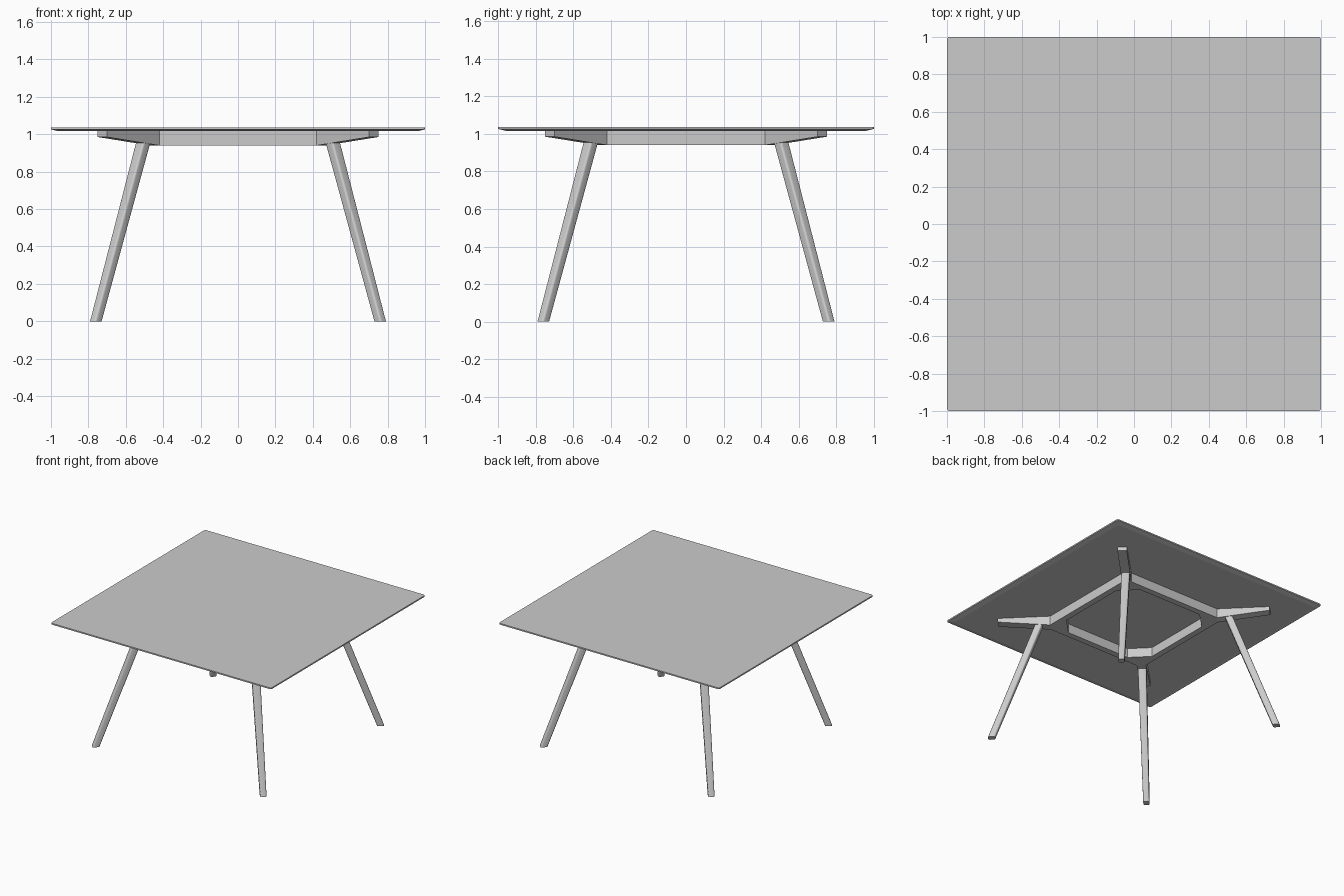
import bpy, bmesh, math
from mathutils import Vector, Matrix

cube = bpy.data.objects.get("Cube")
if cube:
    bpy.data.objects.remove(cube, do_unlink=True)

grey = bpy.data.materials.new("light grey")
grey.use_nodes = True
colour = (0.6, 0.6, 0.6, 1)
grey.diffuse_color = colour
grey.node_tree.nodes["Principled BSDF"].inputs["Base Color"].default_value = colour

TOP, UNDERSIDE = 1.037, 1.016


def finish(name, bm, smooth=False):
    bmesh.ops.recalc_face_normals(bm, faces=bm.faces)
    mesh = bpy.data.meshes.new(name)
    bm.to_mesh(mesh)
    bm.free()
    mesh.materials.append(grey)
    obj = bpy.data.objects.new(name, mesh)
    bpy.context.collection.objects.link(obj)
    if smooth:
        bpy.ops.object.select_all(action="DESELECT")
        obj.select_set(True)
        bpy.context.view_layer.objects.active = obj
        bpy.ops.object.shade_smooth_by_angle(angle=math.radians(35))
    return obj


def rounded_rect(half_x, half_y, radius, steps):
    """Outline of a rectangle with rounded corners."""
    points = []
    for quarter, (sx, sy) in enumerate([(1, 1), (-1, 1), (-1, -1), (1, -1)]):
        for i in range(steps + 1):
            a = math.pi / 2 * (quarter + i / steps)
            points.append(Vector((sx * (half_x - radius) + radius * math.cos(a),
                                  sy * (half_y - radius) + radius * math.sin(a), 0)))
    return points


def loft(rings):
    """Closed skin through a stack of outlines."""
    bm = bmesh.new()
    loops = [[bm.verts.new(p) for p in ring] for ring in rings]
    for low, high in zip(loops, loops[1:]):
        for i in range(len(low)):
            j = (i + 1) % len(low)
            bm.faces.new((low[i], low[j], high[j], high[i]))
    bm.faces.new(loops[0])
    bm.faces.new(loops[-1])
    return bm


# Thin square top with a bevelled underside
levels = [(0.96, UNDERSIDE), (1.0, 1.026), (1.0, TOP)]
finish("table_top", loft([[p + Vector((0, 0, z)) for p in rounded_rect(h, h, 0.014, 3)]
                          for h, z in levels]))

# Support frame: four bars, chamfered corners and a diagonal arm at each corner
OUT, OUT_END, IN, IN_END = 0.47, 0.42, 0.42, 0.29
TIP_A, TIP_B = 0.75, 0.70
plan = [
    [(-OUT_END, -OUT), (OUT_END, -OUT), (IN_END, -IN), (-IN_END, -IN)],
    [(OUT_END, -OUT), (OUT, -OUT_END), (IN, -IN_END), (IN_END, -IN)],
    [(OUT_END, -OUT), (TIP_B, -TIP_A), (TIP_A, -TIP_B), (OUT, -OUT_END)],
]
bm = bmesh.new()
for quarter in range(4):
    turn = Matrix.Rotation(quarter * math.pi / 2, 3, "Z")
    for piece in plan:
        bm.faces.new([bm.verts.new(turn @ Vector((x, y, UNDERSIDE))) for x, y in piece])
bmesh.ops.remove_doubles(bm, verts=bm.verts, dist=0.001)
lower = bmesh.ops.extrude_face_region(bm, geom=bm.faces[:], use_keep_orig=True)["geom"]
for v in lower:
    if isinstance(v, bmesh.types.BMVert):
        # Arms rise towards their tips
        v.co.z = 0.985 if max(abs(v.co.x), abs(v.co.y)) > 0.6 else 0.94
finish("support_frame", bm)

# Splayed, tapered legs set along the diagonals
foot = (0.76 * math.sqrt(2), 0.0, 0.027, 0.0235)
head = (0.505 * math.sqrt(2), 0.962, 0.029, 0.032)
for name, angle in [("front_right", 225), ("front_left", 315),
                    ("back_left", 45), ("back_right", 135)]:
    turn = Matrix.Rotation(math.radians(angle), 3, "Z")
    rings = [[turn @ (p + Vector((reach, 0, z))) for p in rounded_rect(hx, hy, 0.012, 4)]
             for reach, z, hx, hy in (foot, head)]
    finish(name + "_leg", loft(rings), smooth=True)
